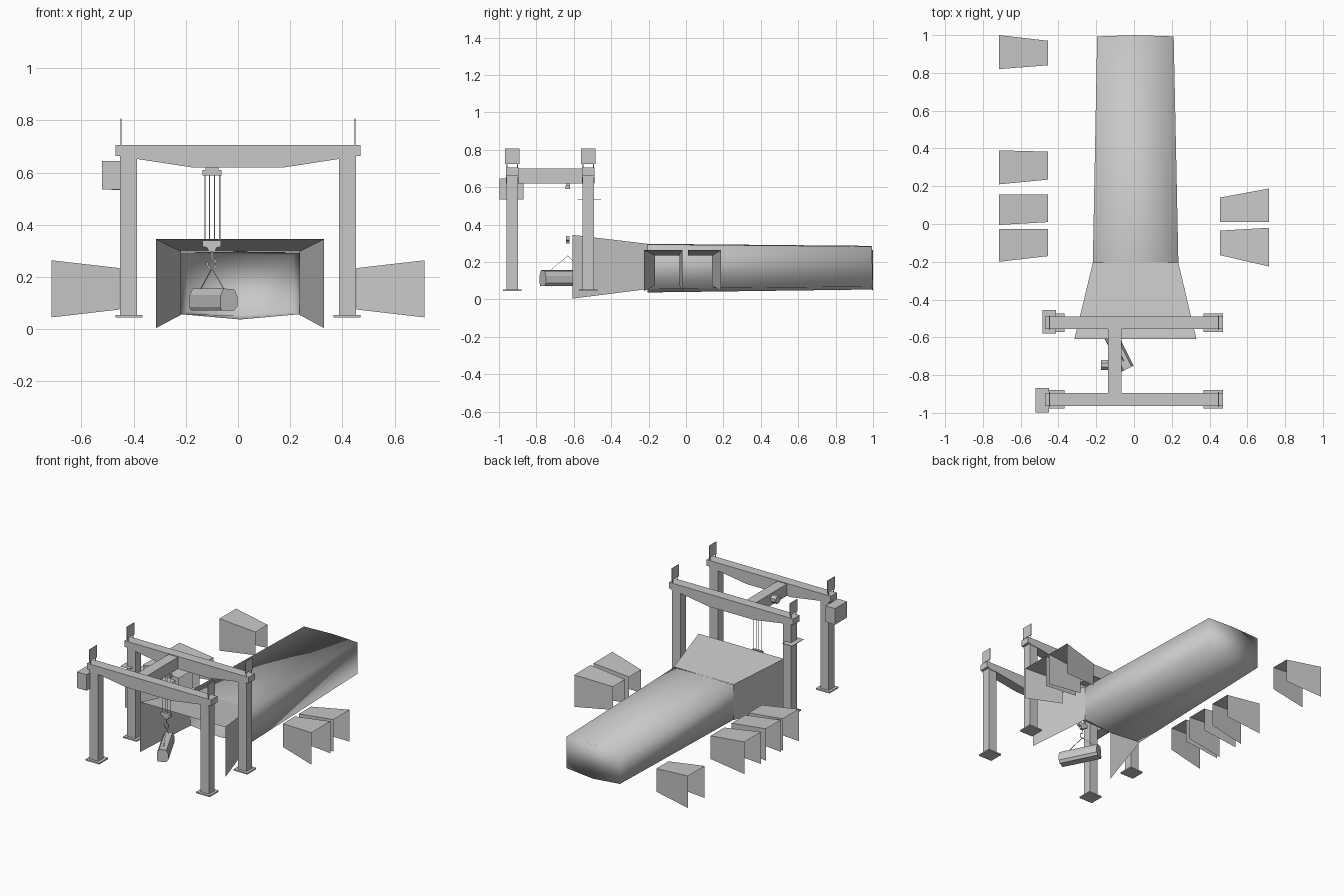
import bpy, bmesh, math
from mathutils import Vector

if "Cube" in bpy.data.objects:
    bpy.data.objects.remove(bpy.data.objects["Cube"])

grey = bpy.data.materials.new("light_grey")
grey.diffuse_color = (0.58, 0.58, 0.58, 1)
grey.use_nodes = True
grey.node_tree.nodes["Principled BSDF"].inputs["Base Color"].default_value = grey.diffuse_color


def mesh_object(name, verts, faces, smooth=False, solid=True):
    mesh = bpy.data.meshes.new(name)
    mesh.from_pydata([Vector(v) for v in verts], [], faces)
    if solid:
        bm = bmesh.new()
        bm.from_mesh(mesh)
        bmesh.ops.recalc_face_normals(bm, faces=bm.faces)
        bm.to_mesh(mesh)
        bm.free()
    mesh.materials.append(grey)
    for p in mesh.polygons:
        p.use_smooth = smooth
    ob = bpy.data.objects.new(name, mesh)
    bpy.context.collection.objects.link(ob)
    return ob


def loft(name, a, b, caps=(True, True), smooth=False):
    """Join two matching rings of points, with optional end caps."""
    n = len(a)
    faces = [(i, (i + 1) % n, n + (i + 1) % n, n + i) for i in range(n)]
    if caps[0]:
        faces.append(tuple(range(n))[::-1])
    if caps[1]:
        faces.append(tuple(range(n, 2 * n)))
    return mesh_object(name, list(a) + list(b), faces, smooth)


def box(name, x0, x1, y0, y1, z0, z1):
    ring = lambda z: [(x0, y0, z), (x1, y0, z), (x1, y1, z), (x0, y1, z)]
    return loft(name, ring(z0), ring(z1))


def prism_y(name, profile, y0, y1):
    return loft(name, [(x, y0, z) for x, z in profile], [(x, y1, z) for x, z in profile])


def ribbon(name, pts, width):
    """Thin flat strip following points, facing the front."""
    pts = [Vector(p) for p in pts]
    verts = []
    for i, p in enumerate(pts):
        d = pts[min(i + 1, len(pts) - 1)] - pts[max(i - 1, 0)]
        side = Vector((d.z, 0, -d.x)).normalized() * width / 2
        verts += [p - side, p + side]
    faces = [(2 * i, 2 * i + 1, 2 * i + 3, 2 * i + 2) for i in range(len(pts) - 1)]
    return mesh_object(name, verts, faces, solid=False)


def canopy(name, a, b):
    """Roof and two side walls between two arches, open at ends and below."""
    return mesh_object(name, list(a) + list(b),
                       [(0, 1, 5, 4), (1, 2, 6, 5), (2, 3, 7, 6)])


# Long smooth hull, open at the front and closed at the back
def hull_ring(y, x0, x1, z_low, z_side, z_top, ymid):
    xm = (x0 + x1) / 2
    return [(x0, y, z_side), (xm, ymid, z_low), (x1, y, z_side),
            (x1, y, z_top), (xm, ymid, z_top + 0.003), (x0, y, z_top)]


loft("hull", hull_ring(-0.205, -0.218, 0.235, 0.037, 0.057, 0.294, -0.205),
     hull_ring(0.993, -0.195, 0.21, 0.053, 0.068, 0.283, 1.0), (False, True), True)

# Flared entrance: roof and two walls
def arch_y(y, x0, x1, z0, z1):
    return [(x0, y, z0), (x0, y, z1), (x1, y, z1), (x1, y, z0)]


canopy("flared_entrance", arch_y(-0.608, -0.315, 0.33, 0.004, 0.345),
       arch_y(-0.205, -0.218, 0.235, 0.055, 0.297))

# Side hoods: side, outer y range, inner y range
def arch_x(x, y0, y1, z0, z1):
    return [(x, y0, z0), (x, y0, z1), (x, y1, z1), (x, y1, z0)]


hoods = [(-1, 0.82, 1.0, 0.84, 0.97), (-1, 0.21, 0.39, 0.235, 0.383),
         (-1, -0.005, 0.155, 0.01, 0.155), (-1, -0.2, -0.027, -0.17, -0.027),
         (1, 0.01, 0.188, 0.01, 0.14), (1, -0.225, -0.02, -0.165, -0.035)]
for s, o0, o1, i0, i1 in hoods:
    canopy("side_hood", arch_x(s * 0.715, o0, o1, 0.045, 0.264),
           arch_x(s * 0.455, i0, i1, 0.075, 0.234))

# Two gantry frames
half_beam = [(0.47, 0.705), (0.47, 0.663), (0.385, 0.652), (0.17, 0.619)]
bottom = [(0.47, 0.705), (0.47, 0.663), (0.452, 0.663), (0.452, 0.655),
          (0.385, 0.652), (0.17, 0.619)]
beam = bottom + [(-x, z) for x, z in reversed(bottom)]
for part, yc in (("front", -0.929), ("rear", -0.523)):
    prism_y(part + "_gantry_beam", beam, yc - 0.034, yc + 0.034)
    for s in (-1, 1):
        xa, xb = sorted((s * 0.388, s * 0.452))
        box(part + "_leg", xa, xb, yc - 0.03, yc + 0.03, 0.05, 0.655)
        xa, xb = sorted((s * 0.367, s * 0.47))
        box(part + "_foot_plate", xa, xb, yc - 0.049, yc + 0.049, 0.045, 0.054)
        # upright panel on two short posts
        x = s * 0.448
        box(part + "_panel", x - 0.002, x + 0.002, yc - 0.039, yc + 0.039, 0.725, 0.807)
        for dy in (-0.028, 0.028):
            box(part + "_panel_post", x - 0.002, x + 0.002,
                yc + dy - 0.002, yc + dy + 0.002, 0.7, 0.73)

# Cabinet and shelf on the left legs
box("cabinet", -0.522, -0.45, -0.997, -0.868, 0.535, 0.645)
box("shelf", -0.485, -0.412, -0.58, -0.455, 0.533, 0.536)

# Cross beam with motor and pulley block
box("cross_beam", -0.137, -0.065, -0.9, -0.55, 0.619, 0.7)
motor = lambda x: [(x, -0.747 + 0.028 * math.cos(a), 0.66 + 0.028 * math.sin(a))
                   for a in (math.pi / 8 + i * math.pi / 4 for i in range(8))]
loft("motor", motor(-0.175), motor(-0.135))
hy = -0.632
box("pulley_block", -0.137, -0.063, hy - 0.013, hy + 0.013, 0.589, 0.61)
box("pulley_mount", -0.125, -0.075, hy - 0.008, hy + 0.008, 0.608, 0.622)

# Cables, lower block and hook
for x in (-0.127, -0.109, -0.09, -0.07):
    ribbon("cable", [(x, hy, 0.592), (x, hy, 0.335)], 0.004)
prism_y("hook_block", [(-0.137, 0.34), (-0.137, 0.317), (-0.118, 0.312), (-0.112, 0.298),
                       (-0.088, 0.298), (-0.082, 0.312), (-0.065, 0.317), (-0.065, 0.34)],
        hy - 0.009, hy + 0.009)
arc = [(-0.1 + 0.017 * math.cos(math.radians(a)), hy, 0.249 + 0.017 * math.sin(math.radians(a)))
       for a in range(80, -201, -20)]
ribbon("hook", [(-0.1, hy, 0.3), (-0.1, hy, 0.275)] + arc, 0.007)

# Hanging load, turned away from the front
centre, along = Vector((-0.094, -0.648, 0)), Vector((-0.45, 0.893, 0))
across = Vector((0.893, 0.45, 0))
section = [(-0.03, 0.071), (0.022, 0.071), (0.036, 0.088), (0.036, 0.125),
           (0.024, 0.152), (-0.022, 0.156), (-0.036, 0.13), (-0.037, 0.085)]
ends = [[centre + along * t + across * u + Vector((0, 0, z)) for u, z in section]
        for t in (-0.132, 0.132)]
loft("load", ends[0], ends[1])

# Slings from the hook to the load
for t in (-0.09, 0.11):
    ribbon("sling", [(-0.1, hy, 0.233), centre + along * t + Vector((0, 0, 0.153))], 0.004)

# Load slings wrapped around the body
for t in (-0.09, 0.11):
    rings = [[centre + along * (t + d) + across * u * 1.02 + Vector((0, 0, 0.113 + (z - 0.113) * 1.02))
              for u, z in section] for d in (-0.002, 0.002)]
    loft("load_strap", rings[0], rings[1], (False, False))
